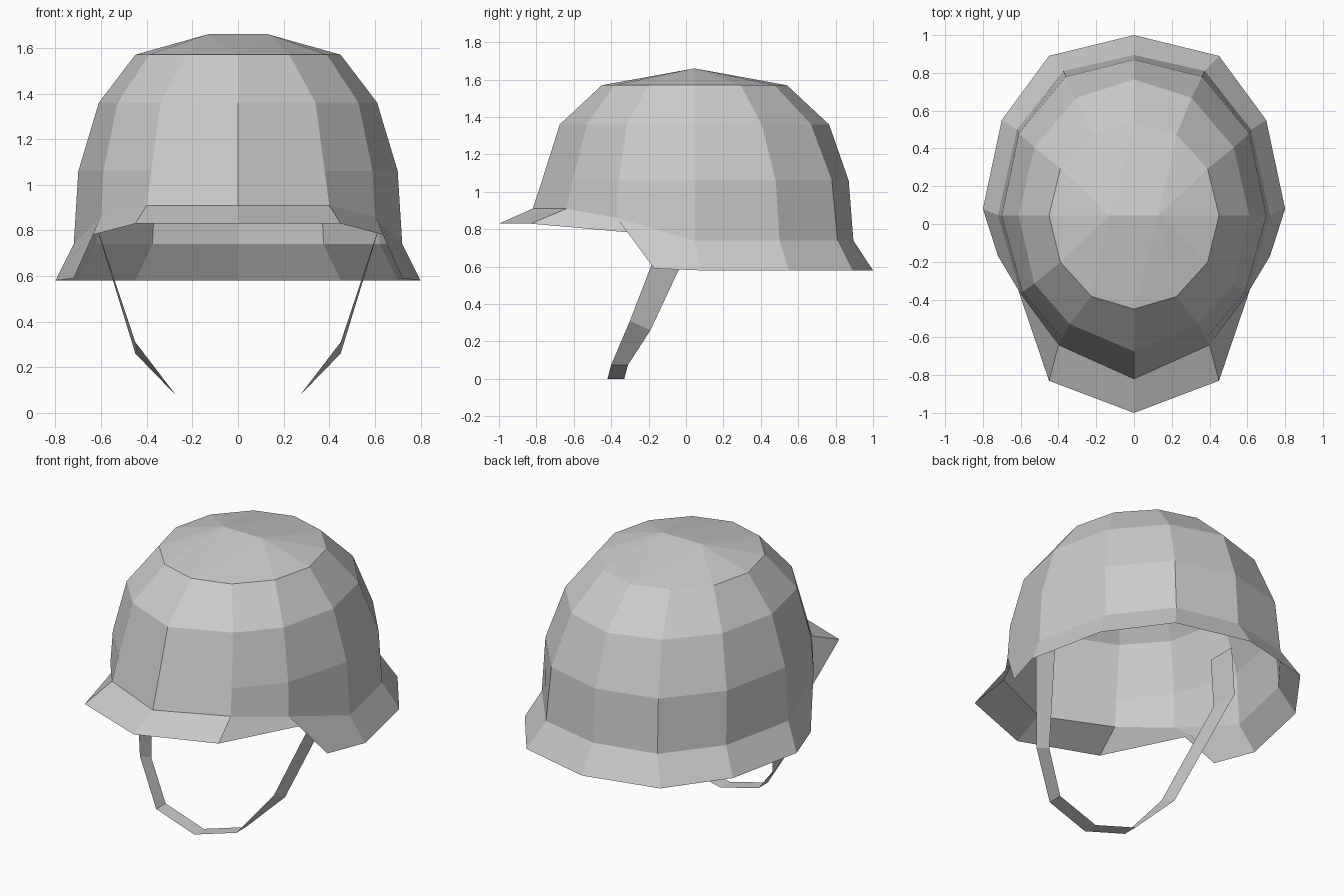
import bpy, bmesh, math

cube = bpy.data.objects.get("Cube")
if cube:
    bpy.data.objects.remove(cube, do_unlink=True)

# One plain grey for the whole helmet
grey = bpy.data.materials.new("helmet grey")
grey.use_nodes = True
grey.diffuse_color = (0.6, 0.6, 0.6, 1)
grey.node_tree.nodes["Principled BSDF"].inputs["Base Color"].default_value = (0.6, 0.6, 0.6, 1)

CY = 0.045  # y of the dome's axis


def ring(rx, ry, z, changes=None):
    """Left half of a 12-sided ring, front to back, with a few moved points."""
    pts = []
    for i in range(7):
        a = math.radians(30 * i)
        x = 0 if i in (0, 6) else rx * math.sin(a)
        pts.append((x, CY - ry * math.cos(a), z))
    for i, p in (changes or {}).items():
        pts[i] = p
    return pts


def mirrored_object(name, bm):
    """Make an object from the left half and mirror it across x."""
    mesh = bpy.data.meshes.new(name)
    bm.to_mesh(mesh)
    bm.free()
    mesh.materials.append(grey)
    obj = bpy.data.objects.new(name, mesh)
    bpy.context.collection.objects.link(obj)
    mod = obj.modifiers.new("mirror", 'MIRROR')
    mod.use_clip = True
    mod.merge_threshold = 0.0005
    return obj


# Dome rings from the crown down; the front dips straight to the visor
rings = [
    ring(0.45, 0.495, 1.57),
    ring(0.61, 0.72, 1.36, {1: (0.34, -0.53, 1.36)}),
    ring(0.70, 0.825, 1.06, {0: (0, -0.77, 1.06), 1: (0.38, -0.605, 1.06),
                             2: (0.59, -0.36, 1.06), 4: (0.61, 0.48, 1.06),
                             5: (0.36, 0.78, 1.06)}),
    ring(0.72, 0.85, 0.74, {0: (0, -0.82, 0.91), 1: (0.40, -0.64, 0.91),
                            2: (0.60, -0.37, 0.86), 4: (0.62, 0.50, 0.74),
                            5: (0.375, 0.81, 0.74)}),
    # Flared brim: visor, temple step, neck guard
    [(0, -1, 0.83), (0.45, -0.83, 0.83), (0.64, -0.27, 0.78), (0.80, 0.08, 0.58),
     (0.70, 0.55, 0.58), (0.45, 0.89, 0.58), (0, 1, 0.58)],
]

bm = bmesh.new()
rows = [[bm.verts.new(p) for p in r] for r in rings]
temple = bm.verts.new((0.72, -0.17, 0.59))
for k, (up, low) in enumerate(zip(rows, rows[1:])):
    for i in range(6):
        if k == 3 and i == 2:
            # The brim drops in a step at the temple
            bm.faces.new((up[2], low[2], temple))
            bm.faces.new((up[2], temple, low[3], up[3]))
        else:
            bm.faces.new((up[i], low[i], low[i + 1], up[i + 1]))

# Crown cap: a fan around each end of a short ridge
ridge = bm.verts.new((0.13, CY, 1.66))
middle = bm.verts.new((0, CY, 1.66))
top = rows[0]
for i in range(6):
    bm.faces.new((ridge, top[i], top[i + 1]))
bm.faces.new((middle, top[0], ridge))
bm.faces.new((middle, ridge, top[6]))
bmesh.ops.recalc_face_normals(bm, faces=bm.faces)
if ridge.link_faces[0].normal.z < 0:
    bmesh.ops.reverse_faces(bm, faces=bm.faces)
mirrored_object("helmet_shell", bm)

# Chin strap: a flat band given by its front and back edge points
band = [
    ((0.62, -0.08, 1.17), (0.62, 0.10, 1.17)),
    ((0.64, -0.08, 0.88), (0.64, 0.10, 0.88)),
    ((0.45, -0.30, 0.31), (0.45, -0.19, 0.26)),
    ((0.27, -0.40, 0.075), (0.27, -0.31, 0.075)),
    ((0, -0.42, 0), (0, -0.33, 0)),
]
bm = bmesh.new()
pairs = [[bm.verts.new(p) for p in pair] for pair in band]
for a, b in zip(pairs, pairs[1:]):
    bm.faces.new((a[0], b[0], b[1], a[1]))
mirrored_object("chin_strap", bm)
